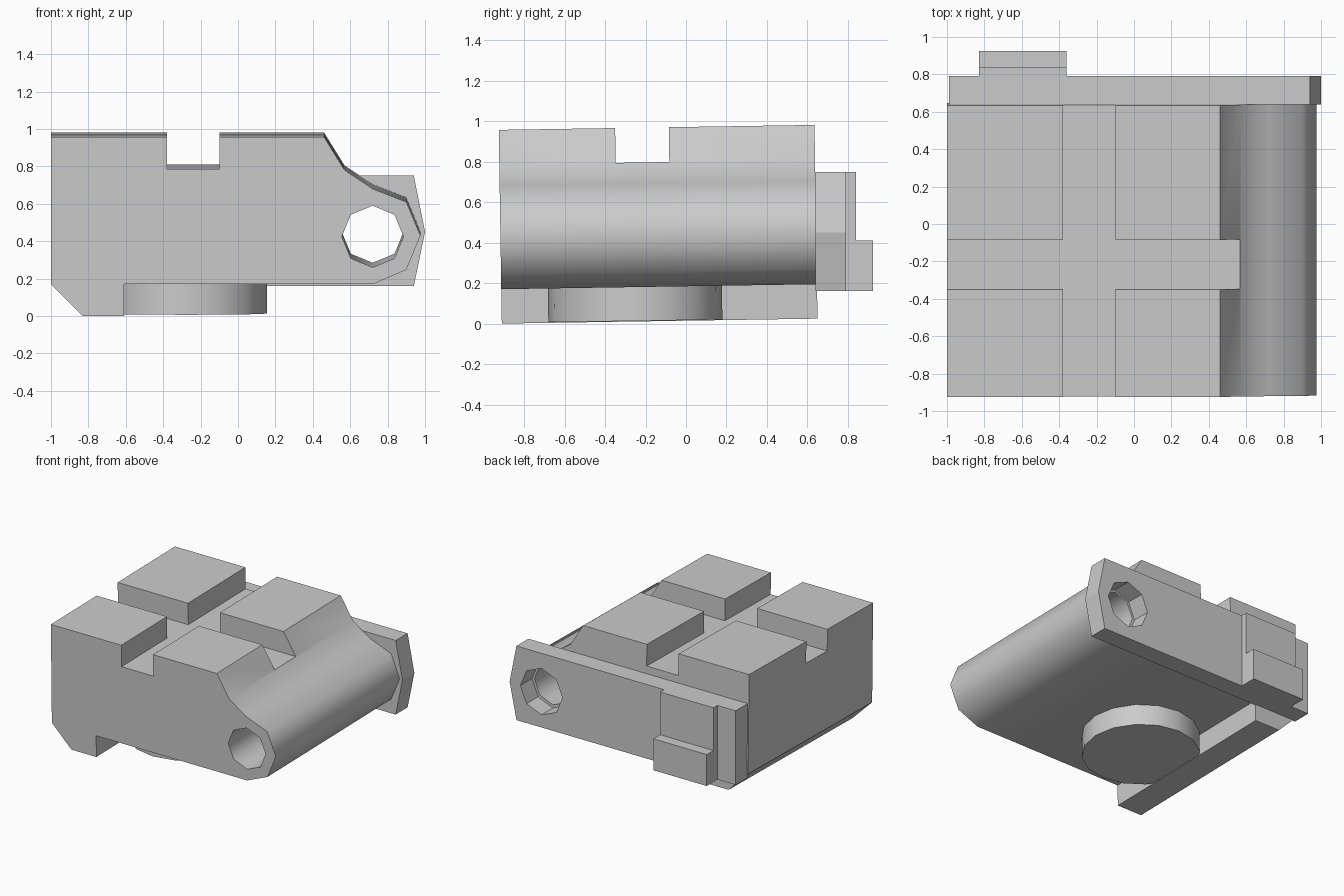
import bpy, bmesh
from math import radians, cos, sin, pi
from mathutils import Matrix

if "Cube" in bpy.data.objects:
    bpy.data.objects.remove(bpy.data.objects["Cube"])

# The block leans very slightly about its lower front edge
LEAN = Matrix.Translation((0, -0.91, 0)) @ Matrix.Rotation(radians(0.9), 4, 'X')
LENGTH = 1.56


def finish(bm, name):
    bmesh.ops.recalc_face_normals(bm, faces=bm.faces)
    mesh = bpy.data.meshes.new(name)
    bm.to_mesh(mesh)
    bm.free()
    ob = bpy.data.objects.new(name, mesh)
    bpy.context.collection.objects.link(ob)
    return ob


def extrude_profile(name, points, y0, y1):
    """Extrude an XZ outline along y."""
    bm = bmesh.new()
    face = bm.faces.new([bm.verts.new((x, y0, z)) for x, z in points])
    out = bmesh.ops.extrude_face_region(bm, geom=[face])
    verts = [v for v in out['geom'] if isinstance(v, bmesh.types.BMVert)]
    bmesh.ops.translate(bm, verts=verts, vec=(0, y1 - y0, 0))
    return finish(bm, name)


def box(name, x0, x1, y0, y1, z0, z1):
    return extrude_profile(name, [(x0, z0), (x1, z0), (x1, z1), (x0, z1)], y0, y1)


def octagon(r, cx=0.72, cz=0.43):
    return [(cx + r * cos(i * pi / 4), cz + r * sin(i * pi / 4)) for i in range(8)]


def activate(ob):
    bpy.ops.object.select_all(action='DESELECT')
    ob.select_set(True)
    bpy.context.view_layer.objects.active = ob


def cut(ob, cutters):
    activate(ob)
    for c in cutters:
        c.hide_render = True
        m = ob.modifiers.new("cut", 'BOOLEAN')
        m.operation, m.solver, m.object = 'DIFFERENCE', 'EXACT', c
        bpy.ops.object.modifier_apply(modifier=m.name)
        bpy.data.objects.remove(c)


def smooth(ob, degrees):
    activate(ob)
    bpy.ops.object.shade_smooth_by_angle(angle=radians(degrees))


# Main block with a rounded barrel edge, crossing slots and a through bore
body = extrude_profile("main_block", [
    (-1, 0.17), (0.72, 0.17), (0.9, 0.247), (0.975, 0.43), (0.9, 0.61),
    (0.72, 0.68), (0.57, 0.78), (0.46, 0.957), (-1, 0.957)], 0, LENGTH)
cut(body, [
    box("slot_along_x", -1.2, 1.2, 0.575, 0.84, 0.785, 1.2),
    box("slot_along_y", -0.38, -0.10, -0.2, LENGTH + 0.2, 0.785, 1.2),
    extrude_profile("bore", octagon(0.165, cz=0.425), -0.2, LENGTH + 0.2)])
smooth(body, 50)

# Chamfered rail under the left edge
rail = extrude_profile("bottom_rail", [
    (-1, 0.17), (-0.83, 0), (-0.61, 0), (-0.61, 0.17)], 0, LENGTH)

# Round boss underneath
bm = bmesh.new()
bmesh.ops.create_cone(bm, cap_ends=True, segments=16, radius1=0.43, radius2=0.43,
                      depth=0.18,
                      matrix=Matrix.Translation((-0.275, 0.66, 0.093)))
boss = finish(bm, "bottom_boss")
cut(boss, [box("boss_trim", -1, -0.615, 0, LENGTH, -0.1, 0.4)])
smooth(boss, 30)

for ob in (body, rail, boss):
    ob.matrix_world = LEAN

# Back plate with pointed end and wider bore
plate = extrude_profile("back_plate", [
    (-0.99, 0.16), (0.94, 0.16), (1, 0.45), (0.94, 0.75), (-0.99, 0.75)], 0.64, 0.79)
cut(plate, [extrude_profile("plate_bore", octagon(0.185, cz=0.445), 0.5, 1.0)])

# Stepped pad on the back plate
box("pad_upper", -0.83, -0.36, 0.78, 0.84, 0.16, 0.75)
box("pad_lower", -0.83, -0.36, 0.78, 0.925, 0.16, 0.41)
